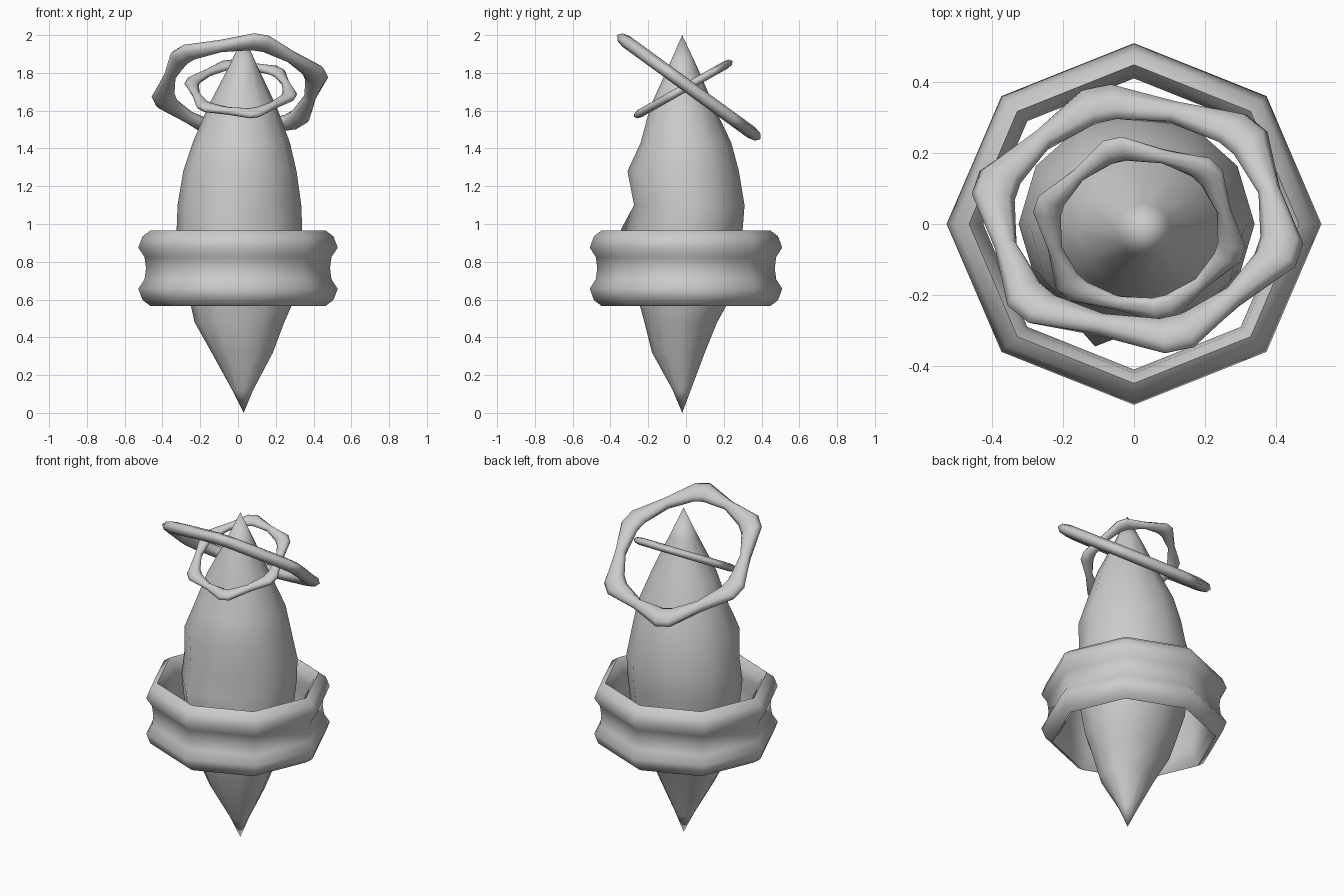
import bpy, bmesh, math
from mathutils import Vector, Matrix

if "Cube" in bpy.data.objects:
    bpy.data.objects.remove(bpy.data.objects["Cube"])

grey = bpy.data.materials.new("plain_grey")
grey.use_nodes = True
GREY = (0.6, 0.6, 0.6, 1)
grey.diffuse_color = GREY
grey.node_tree.nodes["Principled BSDF"].inputs["Base Color"].default_value = GREY


def loft(name, loops, closed, smooth=60):
    """Skin a list of equal-length point loops; closed joins last to first."""
    bm = bmesh.new()
    rows = [[bm.verts.new(p) for p in loop] for loop in loops]
    n = len(rows[0])
    pairs = list(zip(rows, rows[1:])) + ([(rows[-1], rows[0])] if closed else [])
    for a, b in pairs:
        for i in range(n):
            j = (i + 1) % n
            bm.faces.new((a[i], a[j], b[j], b[i]))
    bmesh.ops.remove_doubles(bm, verts=bm.verts, dist=0.0005)
    bmesh.ops.recalc_face_normals(bm, faces=bm.faces)
    mesh = bpy.data.meshes.new(name)
    bm.to_mesh(mesh)
    bm.free()
    ob = bpy.data.objects.new(name, mesh)
    bpy.context.collection.objects.link(ob)
    mesh.materials.append(grey)
    bpy.ops.object.select_all(action='DESELECT')
    ob.select_set(True)
    bpy.context.view_layer.objects.active = ob
    bpy.ops.object.shade_smooth_by_angle(angle=math.radians(smooth))
    return ob


# Spindle body: height, then x and y limits of each cross-section
stations = [
    (0.00, 0.03, 0.03, -0.02, -0.02),
    (0.12, -0.03, 0.08, -0.07, 0.025),
    (0.32, -0.14, 0.185, -0.18, 0.10),
    (0.48, -0.23, 0.245, -0.22, 0.165),
    (0.57, -0.25, 0.285, -0.245, 0.215),
    (0.75, -0.30, 0.32, -0.28, 0.27),
    (0.97, -0.325, 0.34, -0.30, 0.30),
    (1.10, -0.32, 0.335, -0.275, 0.31),
    (1.28, -0.29, 0.31, -0.31, 0.28),
    (1.43, -0.24, 0.275, -0.24, 0.24),
    (1.62, -0.16, 0.205, -0.19, 0.15),
    (1.83, -0.05, 0.105, -0.095, 0.06),
    (2.00, 0.03, 0.03, -0.02, -0.02),
]
SIDES = 12
body = []
for z, x0, x1, y0, y1 in stations:
    loop = []
    for k in range(SIDES):
        a = math.tau * k / SIDES
        loop.append(Vector(((x0 + x1) / 2 + (x1 - x0) / 2 * math.cos(a),
                            (y0 + y1) / 2 + (y1 - y0) / 2 * math.sin(a), z)))
    body.append(loop)
body[6][8] = Vector((-0.11, -0.345, 0.97))  # dent lip on the front
loft("spindle_body", body, False)

# Eight-sided collar with two bulging rims
half = [(0.432, 0.80), (0.425, 0.87), (0.436, 0.93), (0.465, 0.965),
        (0.505, 0.935), (0.528, 0.875), (0.495, 0.825), (0.487, 0.766)]
profile = half + [(r, 1.532 - z) for r, z in reversed(half[:-1])]
collar = []
for k in range(8):
    a = math.tau * k / 8
    collar.append([(r * math.cos(a), 0.965 * r * math.sin(a), z) for r, z in profile])
loft("collar", collar, True)


# Tilted halos: round hole, six blunt corners outside
def halo(name, centre, scale, tilt):
    place = (Matrix.Translation(centre) @ Matrix.Rotation(math.radians(tilt), 4, 'X')
             @ Matrix.Scale(scale, 4))
    loops = []
    for k in range(6):
        for off, outer, inner in ((-5, 0.475, 0.352), (5, 0.475, 0.352), (30, 0.415, 0.352)):
            a = math.radians(-15.5 + 60 * k + off)
            mid, w = (outer + inner) / 2, (outer - inner) / 2
            loop = []
            for s in range(8):
                t = math.tau * s / 8
                r = mid + w * math.cos(t)
                loop.append(place @ Vector((r * math.cos(a), r * math.sin(a),
                                            0.034 * math.sin(t))))
            loops.append(loop)
    return loft(name, loops, True)


halo("large_halo", (0.01, 0.015, 1.725), 1.0, -36)
halo("small_halo", (0.015, -0.015, 1.715), 0.64, 29.5)
